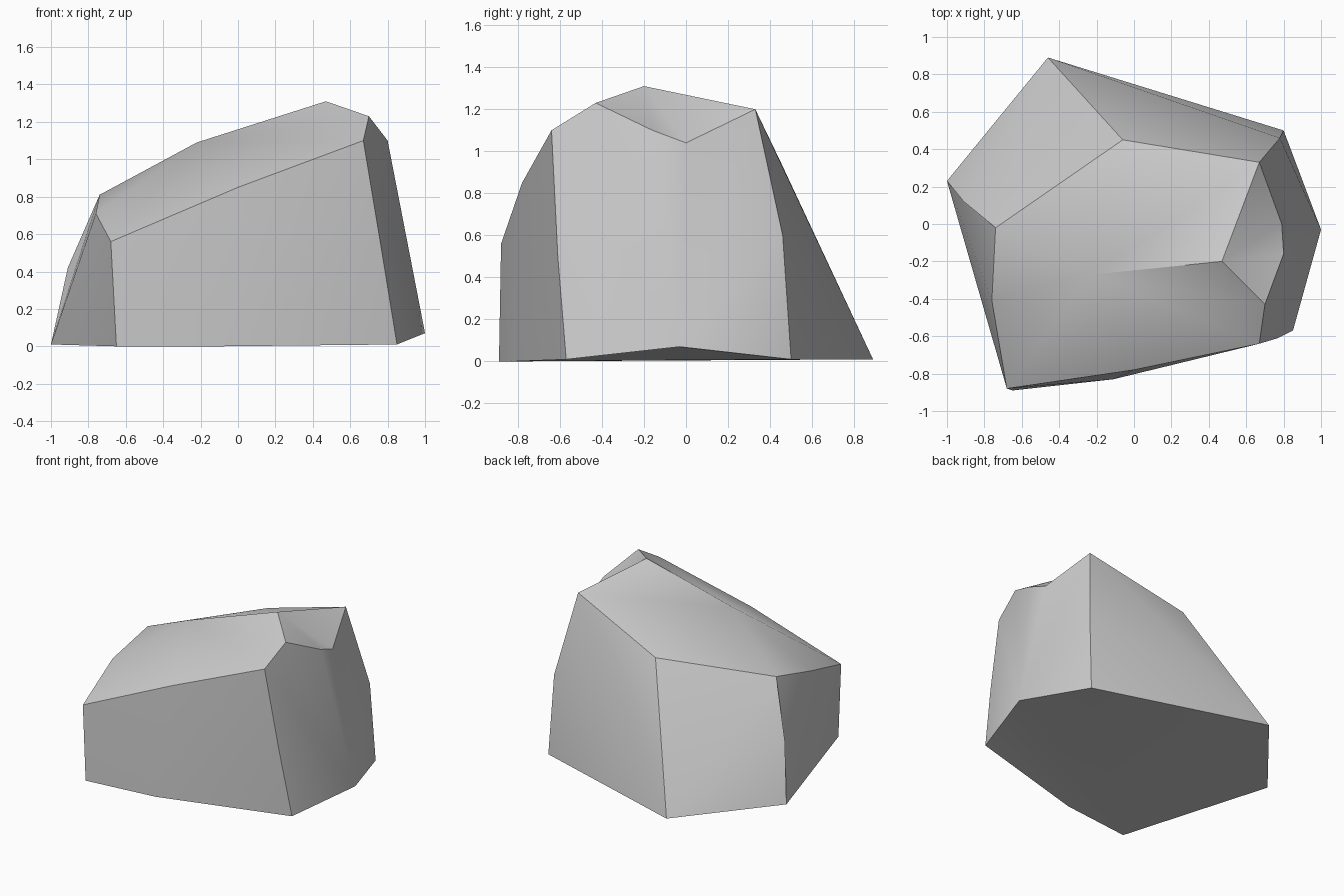
import bpy, bmesh, math

old = bpy.data.objects.get("Cube")
if old:
    bpy.data.objects.remove(old, do_unlink=True)

# Stone material
stone = bpy.data.materials.new("stone_grey")
stone.use_nodes = True
colour = (0.6, 0.6, 0.6, 1)
stone.diffuse_color = colour
stone.node_tree.nodes["Principled BSDF"].inputs["Base Color"].default_value = colour

# Corners of the chiselled boulder
corners = {
    "left_foot": (-1, .23, .01), "left_mid": (-.91, .12, .42), "left_top": (-.74, -.02, .81),
    "back_foot": (-.46, .89, .01), "back_top": (-.06, .45, .95),
    "rear_foot": (.8, .5, .01), "rear_mid": (.78, .46, .6), "rear_top": (.67, .33, 1.2),
    "side_foot": (1, -.03, .07),
    "corner_foot": (.85, -.57, .01), "corner_mid": (.77, -.61, .5), "corner_top": (.67, -.64, 1.1),
    "front_foot": (-.11, -.83, 0), "front_brow": (0, -.78, .85),
    "nose_foot": (-.65, -.89, 0), "nose_top": (-.68, -.88, .56), "cheek": (-.76, -.41, .71),
    "ridge": (-.22, -.27, 1.09), "peak": (.47, -.2, 1.31), "shoulder": (.7, -.43, 1.23),
    "notch_front": (.8, -.16, 1.1), "notch_back": (.79, 0, 1.04),
}

# Each cut plane fans out from its first corner
planes = {
    "top": "ridge peak rear_top back_top left_top",
    "front_slope": "ridge peak shoulder corner_top front_brow nose_top cheek left_top",
    "chipped_notch": "peak shoulder notch_front notch_back rear_top",
    "side": "side_foot corner_foot corner_mid corner_top shoulder notch_front "
            "notch_back rear_top rear_mid rear_foot",
    "back": "back_foot rear_foot rear_mid rear_top back_top",
    "back_slope": "back_foot back_top left_top left_mid left_foot",
    "left": "left_foot left_mid left_top cheek nose_top nose_foot",
    "front": "front_foot nose_foot nose_top front_brow corner_top corner_mid corner_foot",
    "underside": "nose_foot front_foot corner_foot side_foot rear_foot back_foot left_foot",
}

bm = bmesh.new()
verts = {name: bm.verts.new(co) for name, co in corners.items()}
for outline in planes.values():
    hub, *rim = [verts[name] for name in outline.split()]
    for a, b in zip(rim, rim[1:]):
        bm.faces.new((hub, a, b))
bmesh.ops.recalc_face_normals(bm, faces=bm.faces)

mesh = bpy.data.meshes.new("boulder")
bm.to_mesh(mesh)
bm.free()
mesh.materials.append(stone)
boulder = bpy.data.objects.new("boulder", mesh)
bpy.context.collection.objects.link(boulder)

# Soft shading within each plane, crisp edges between them
bpy.ops.object.select_all(action="DESELECT")
boulder.select_set(True)
bpy.context.view_layer.objects.active = boulder
bpy.ops.object.shade_smooth_by_angle(angle=math.radians(30))
